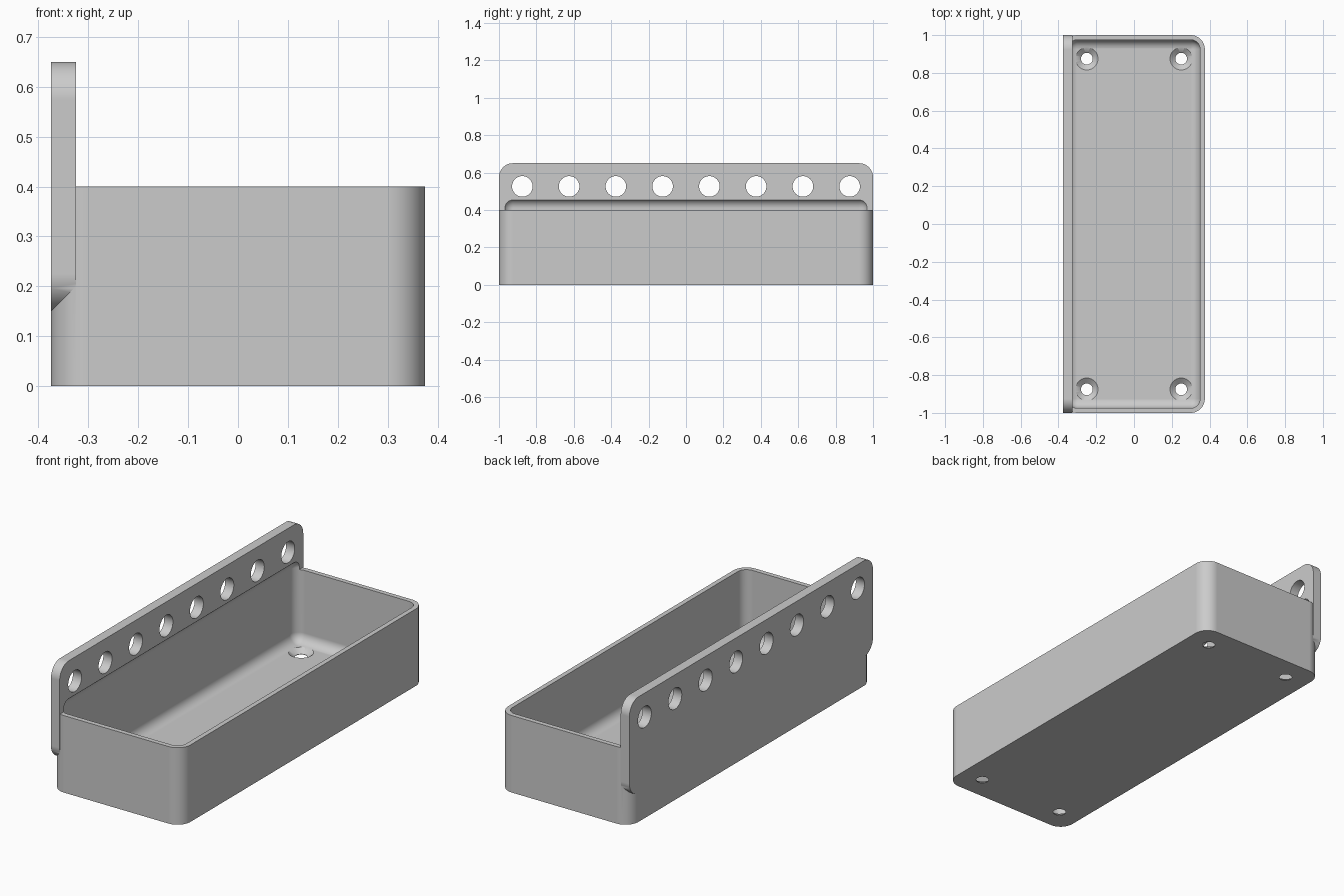
import bpy, bmesh
from math import pi, cos, sin
from mathutils import Matrix, Vector

default = bpy.data.objects.get("Cube")
if default:
    bpy.data.objects.remove(default, do_unlink=True)

W, L, H = 0.375, 1.0, 0.4      # half width, half length, tray height
R = 0.075                      # outer corner radius
WALL = 0.025
PLATE_T, PLATE_LOW, PLATE_TOP = 0.05, 0.15, 0.65

grey = bpy.data.materials.new("plain grey")
grey.use_nodes = True
colour = (0.6, 0.6, 0.6, 1)
grey.diffuse_color = colour
grey.node_tree.nodes["Principled BSDF"].inputs["Base Color"].default_value = colour


def make_object(name, bm):
    bmesh.ops.recalc_face_normals(bm, faces=bm.faces)
    mesh = bpy.data.meshes.new(name)
    bm.to_mesh(mesh)
    bm.free()
    obj = bpy.data.objects.new(name, mesh)
    bpy.context.collection.objects.link(obj)
    mesh.materials.append(grey)
    return obj


def rounded_outline(a0, a1, b0, b1, r, steps=12):
    """Corner-rounded rectangle, counter-clockwise."""
    points = []
    corners = [(a1 - r, b1 - r), (a0 + r, b1 - r), (a0 + r, b0 + r), (a1 - r, b0 + r)]
    for i, (ca, cb) in enumerate(corners):
        for k in range(steps + 1):
            t = pi / 2 * (i + k / steps)
            points.append((round(ca + r * cos(t), 6), round(cb + r * sin(t), 6)))
    return points


def bridge(bm, rings):
    """Closed solid through a list of matching point rings."""
    rings = [[bm.verts.new(p) for p in ring] for ring in rings]
    n = len(rings[0])
    for low, high in zip(rings, rings[1:]):
        for i in range(n):
            j = (i + 1) % n
            bm.faces.new((low[i], low[j], high[j], high[i]))
    bm.faces.new(rings[0][::-1])
    bm.faces.new(rings[-1])


def lathe(bm, profile, matrix, sides=40):
    """Turned solid from (radius, height) pairs."""
    bridge(bm, [[matrix @ Vector((r * cos(2 * pi * i / sides), r * sin(2 * pi * i / sides), z))
                 for i in range(sides)] for r, z in profile])


def combine(target, other, operation):
    other.hide_render = True
    mod = target.modifiers.new(operation.lower(), "BOOLEAN")
    mod.operation, mod.solver, mod.object = operation, "EXACT", other
    bpy.context.view_layer.objects.active = target
    bpy.ops.object.modifier_apply(modifier=mod.name)
    bpy.data.objects.remove(other, do_unlink=True)


# Tray body: upright block with rounded corners
bm = bmesh.new()
outline = rounded_outline(-W, W, -L, L, R)
bridge(bm, [[(x, y, z) for x, y in outline] for z in (0, H)])
tray = make_object("mounting_tray", bm)

# Mounting plate: tall rounded panel flush with the long side
bm = bmesh.new()
outline = rounded_outline(-L, L, PLATE_LOW, PLATE_TOP, R)
bridge(bm, [[(x, y, z) for y, z in outline] for x in (-W, -W + PLATE_T)])
combine(tray, make_object("mounting_plate", bm), "UNION")

# Cavity: fully rounded block that also scoops into the plate
bm = bmesh.new()
cavity_top = 0.46
size = Vector((2 * (W - WALL), 2 * (L - WALL), cavity_top - WALL))
bmesh.ops.create_cube(bm, size=1, matrix=Matrix.Translation((0, 0, (cavity_top + WALL) / 2))
                      @ Matrix.Diagonal(size.to_4d()))
bmesh.ops.bevel(bm, geom=bm.edges[:], offset=R - WALL, segments=10, profile=0.5, affect="EDGES")
combine(tray, make_object("cavity_cutter", bm), "DIFFERENCE")

# Holes: a row through the plate and four countersunk ones in the floor
bm = bmesh.new()
for i in range(8):
    place = Matrix.Translation((-W + PLATE_T / 2, -0.875 + 0.25 * i, 0.526))
    lathe(bm, [(0.055, -0.05), (0.055, 0.05)], place @ Matrix.Rotation(pi / 2, 4, "Y"))
for x in (-0.25, 0.25):
    for y in (-0.875, 0.875):
        lathe(bm, [(0.031, -0.02), (0.031, 0.002), (0.062, 0.027), (0.062, 0.12)],
              Matrix.Translation((x, y, 0)))
combine(tray, make_object("hole_cutter", bm), "DIFFERENCE")

# Smooth rounded areas, keep edges crisp and flats flat
tray.data.materials.clear()
tray.data.materials.append(grey)
for obj in bpy.context.selected_objects:
    obj.select_set(False)
tray.select_set(True)
bpy.context.view_layer.objects.active = tray
bpy.ops.object.shade_smooth_by_angle(angle=pi / 6)
mod = tray.modifiers.new("even_shading", "WEIGHTED_NORMAL")
mod.keep_sharp = True
